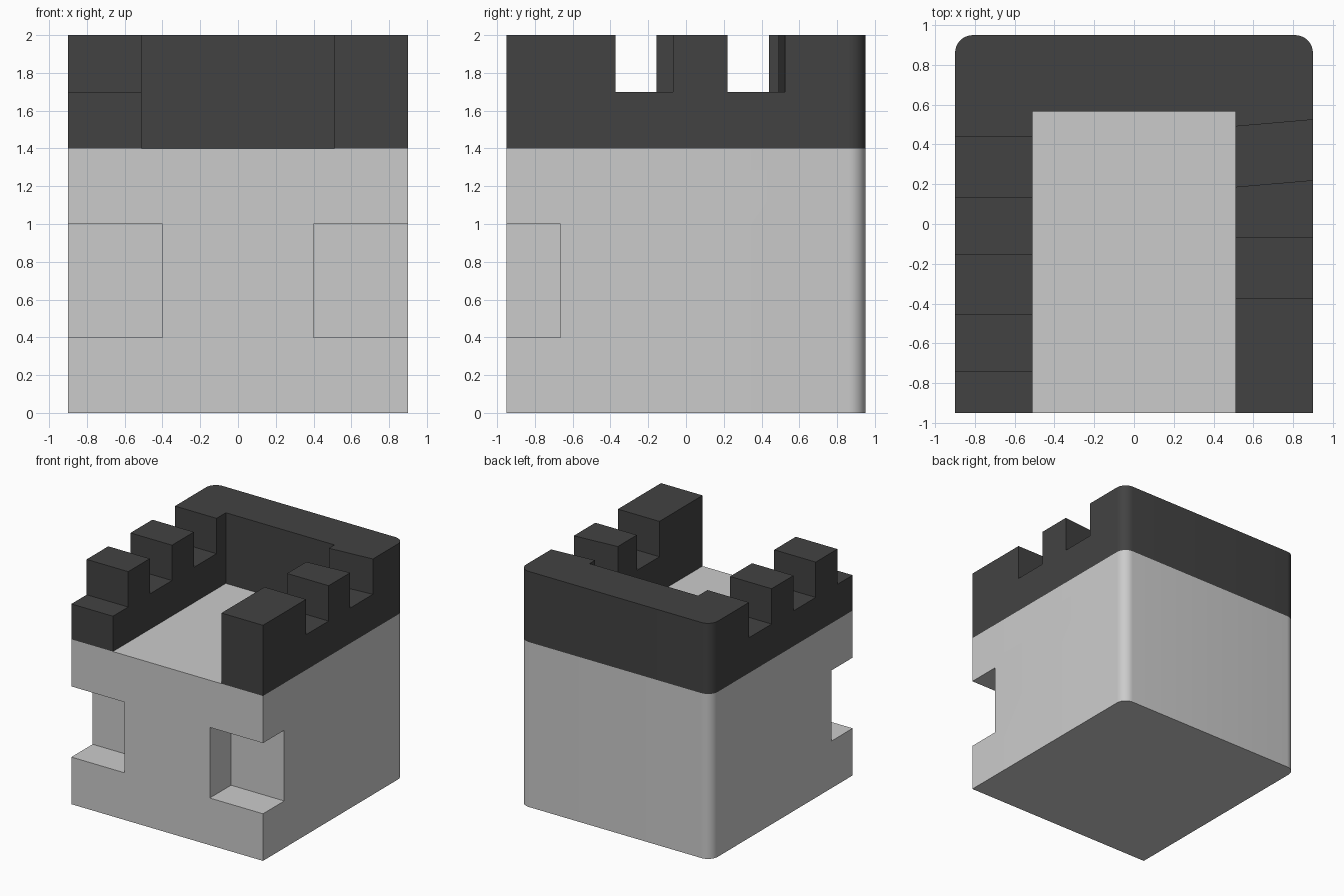
import bpy, bmesh
from math import radians, sin, cos

if "Cube" in bpy.data.objects:
    bpy.data.objects.remove(bpy.data.objects["Cube"])

HALF_X, HALF_Y, RADIUS = 0.9, 0.95, 0.09


def prism(name, outline, z0, z1):
    """Extrude a counter-clockwise xy outline from z0 to z1."""
    bm = bmesh.new()
    face = bm.faces.new([bm.verts.new((x, y, z0)) for x, y in outline])
    top = bmesh.ops.extrude_face_region(bm, geom=[face], use_keep_orig=True)["geom"]
    bmesh.ops.translate(bm, vec=(0, 0, z1 - z0),
                        verts=[v for v in top if isinstance(v, bmesh.types.BMVert)])
    bmesh.ops.recalc_face_normals(bm, faces=bm.faces)
    mesh = bpy.data.meshes.new(name)
    bm.to_mesh(mesh)
    bm.free()
    obj = bpy.data.objects.new(name, mesh)
    bpy.context.collection.objects.link(obj)
    return obj


def cut(target, cutters):
    """Subtract the cutters, then delete them."""
    bpy.context.view_layer.objects.active = target
    for cutter in cutters:
        cutter.hide_render = True
        mod = target.modifiers.new("cut", "BOOLEAN")
        mod.operation, mod.solver, mod.object = "DIFFERENCE", "EXACT", cutter
        bpy.ops.object.modifier_apply(modifier=mod.name)
        bpy.data.objects.remove(cutter)


def smooth(obj):
    bpy.ops.object.select_all(action="DESELECT")
    obj.select_set(True)
    bpy.context.view_layer.objects.active = obj
    bpy.ops.object.shade_smooth_by_angle(angle=radians(30))


def rect(x0, x1, y0, y1):
    return [(x0, y0), (x1, y0), (x1, y1), (x0, y1)]


# Shared outline: square front corners, rounded back corners
def corner(sign, start):
    cx, cy = sign * (HALF_X - RADIUS), HALF_Y - RADIUS
    angles = [radians(start + 90 * i / 8) for i in range(9)]
    return [(cx + RADIUS * cos(a), cy + RADIUS * sin(a)) for a in angles]


back = corner(1, 0) + corner(-1, 90)

# Tower body with recessed front corners
body = prism("tower_body", [(HALF_X, -HALF_Y)] + back + [(-HALF_X, -HALF_Y)], 0, 1.4)
cut(body, [prism("corner_recess", rect(*sorted((s * 0.4, s * 1.1)), -1.2, -0.665), 0.4, 1.0)
           for s in (-1, 1)])
smooth(body)

# U-shaped parapet, open at the front
IN_X, IN_Y = 0.51, 0.565
inner = [(-HALF_X, -HALF_Y), (-IN_X, -HALF_Y), (-IN_X, IN_Y), (IN_X, IN_Y), (IN_X, -HALF_Y)]
parapet = prism("parapet", [(HALF_X, -HALF_Y)] + back + inner, 1.4, 2.0)

# Battlement gaps: three on the left, two on the right (the rear one skewed)
gaps = [rect(-1.0, -0.41, y0, y1)
        for y0, y1 in ((-1.2, -0.745), (-0.455, -0.157), (0.137, 0.44))]
gaps.append(rect(0.41, 1.0, -0.372, -0.07))
gaps.append([(0.41, 0.178), (1.0, 0.229), (1.0, 0.533), (0.41, 0.482)])
cut(parapet, [prism("battlement_gap", g, 1.7, 2.2) for g in gaps])
smooth(parapet)

# Dark stone colour for the parapet
dark = bpy.data.materials.new("dark_stone")
dark.diffuse_color = (0.055, 0.055, 0.055, 1)
dark.use_nodes = True
dark.node_tree.nodes["Principled BSDF"].inputs["Base Color"].default_value = dark.diffuse_color
parapet.data.materials.clear()
parapet.data.materials.append(dark)
